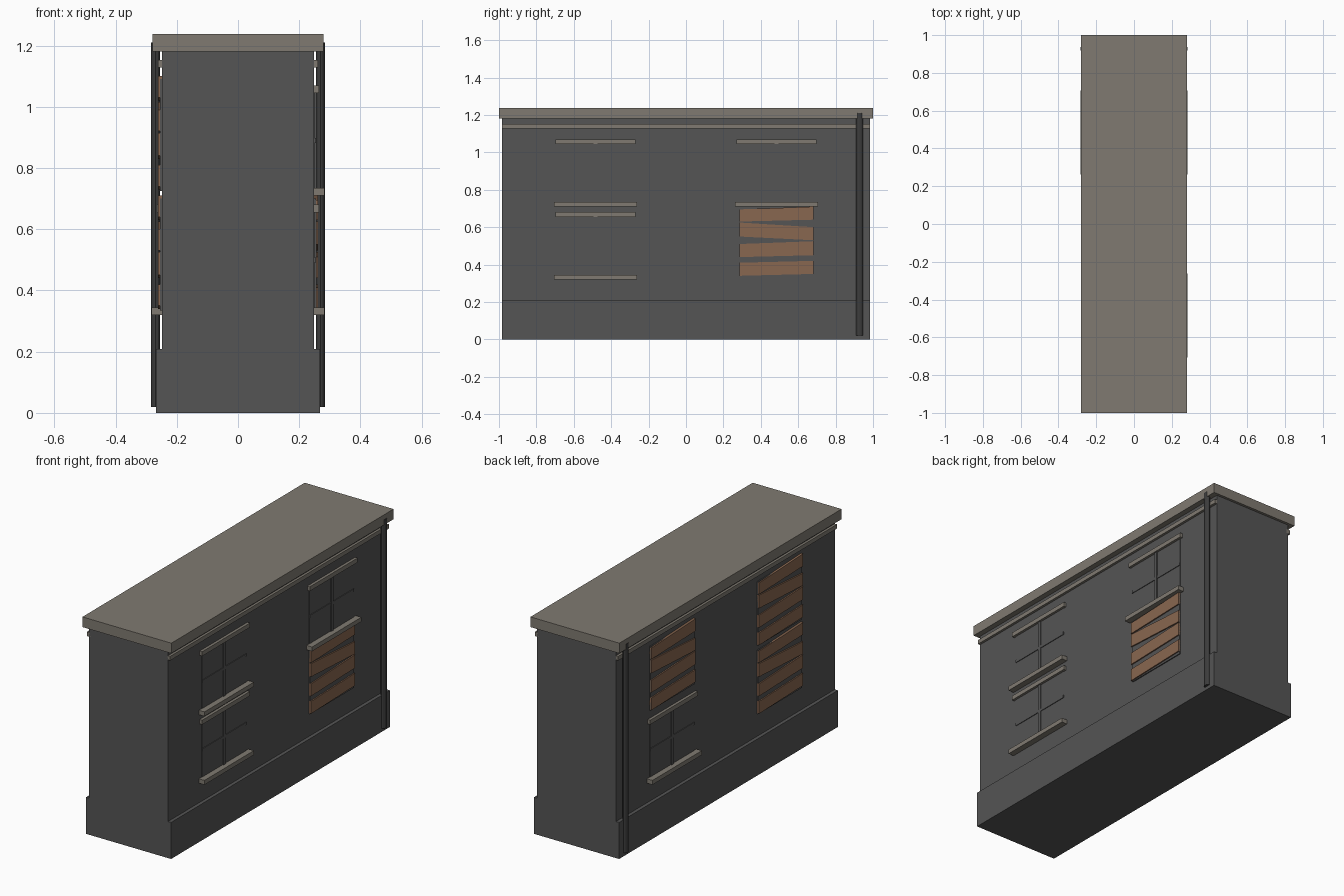
import bpy
import bmesh

cube = bpy.data.objects.get("Cube")
if cube:
    bpy.data.objects.remove(cube, do_unlink=True)


def material(name, rgb):
    m = bpy.data.materials.new(name)
    m.use_nodes = True
    m.diffuse_color = (*rgb, 1)
    m.node_tree.nodes["Principled BSDF"].inputs["Base Color"].default_value = (*rgb, 1)
    return m


WALL = material("dark grey wall", (0.09, 0.09, 0.09))
STONE = material("warm grey stone", (0.215, 0.195, 0.165))
WOOD = material("brown board wood", (0.25, 0.135, 0.08))
PIPE = material("dark pipe metal", (0.045, 0.045, 0.045))


def finish(name, bm, mat):
    bmesh.ops.recalc_face_normals(bm, faces=bm.faces)
    me = bpy.data.meshes.new(name)
    bm.to_mesh(me)
    bm.free()
    me.materials.append(mat)
    ob = bpy.data.objects.new(name, me)
    bpy.context.collection.objects.link(ob)
    return ob


def prism(name, outline, x0, x1, mat):
    """Extrude an outline of (y, z) points along x."""
    bm = bmesh.new()
    face = bm.faces.new([bm.verts.new((x0, y, z)) for y, z in outline])
    ext = bmesh.ops.extrude_face_region(bm, geom=[face])
    verts = [v for v in ext["geom"] if isinstance(v, bmesh.types.BMVert)]
    bmesh.ops.translate(bm, verts=verts, vec=(x1 - x0, 0, 0))
    return finish(name, bm, mat)


def box(name, xs, ys, zs, mat):
    (y0, y1), (z0, z1) = ys, zs
    return prism(name, [(y0, z0), (y1, z0), (y1, z1), (y0, z1)], xs[0], xs[1], mat)


FACE = 0.248    # wall surface, measured from the centre plane
HALF = 0.198    # half width of a window


def out(side, depth):
    """Range of x from just inside the wall to a distance from the centre."""
    return side * (FACE - 0.01), side * depth


def glazed_window(side, y, z):
    """Flat panes with a cross of glazing bars, a lintel and a sill; z is the sill top."""
    top = z + 0.31
    box("window_pane", out(side, FACE + 0.002), (y - HALF, y + HALF), (z, top), WALL)
    mid = z + 0.155
    box("window_upright_bar", out(side, 0.256), (y - 0.01, y + 0.01), (z, top), WALL)
    box("window_cross_bar", out(side, 0.254), (y - HALF, y + HALF), (mid - 0.008, mid + 0.008), WALL)
    box("window_lintel", out(side, 0.264), (y - 0.215, y + 0.215), (top, top + 0.025), STONE)
    box("window_sill", out(side, 0.283), (y - 0.222, y + 0.222), (z - 0.025, z), STONE)


# Each board: bottom and top at its low-y end, then bottom and top at its high-y end
BOARDS = [(0.005, 0.075, 0.015, 0.085), (0.105, 0.175, 0.115, 0.19),
          (0.215, 0.29, 0.195, 0.265), (0.295, 0.36, 0.305, 0.375)]


def boarded_window(side, y, z):
    """Dark backing plate with four crooked boards nailed across."""
    box("boarded_backing", out(side, 0.254), (y - HALF, y + HALF), (z, z + 0.365), WALL)
    for a, b, c, d in BOARDS:
        if side < 0:
            a, b, c, d = c, d, a, b
        prism("window_board", [(y - HALF, z + a), (y + HALF, z + c),
                               (y + HALF, z + d), (y - HALF, z + b)],
              *out(side, 0.261), WOOD)


def drain_pipe(side):
    bm = bmesh.new()
    bmesh.ops.create_cone(bm, cap_ends=True, segments=12, radius1=1, radius2=1, depth=1)
    ob = finish("drain_pipe", bm, PIPE)
    ob.scale = (0.015, 0.019, 1.19)
    ob.location = (side * 0.269, 0.928, 0.615)


# Main block, plinth and roof slab
LENGTH = (-0.985, 0.985)
box("wall_block", (-FACE, FACE), LENGTH, (0.1, 1.19), WALL)
box("plinth", (-0.268, 0.268), LENGTH, (0, 0.208), WALL)
box("roof_slab", (-0.28, 0.28), (-1, 1), (1.18, 1.238), STONE)

# Cornice strips and pipes on both long sides
for side in (-1, 1):
    box("cornice_strip", out(side, 0.262), LENGTH, (1.128, 1.152), STONE)
    drain_pipe(side)

# Windows
Y = 0.484
LOW, HIGH = 0.345, 0.735
glazed_window(1, -Y, LOW)
glazed_window(1, -Y, HIGH)
glazed_window(1, Y, HIGH)
glazed_window(-1, Y, LOW)
boarded_window(1, Y, 0.335)
boarded_window(-1, Y, 0.725)
boarded_window(-1, -Y, 0.335)
boarded_window(-1, -Y, 0.725)
